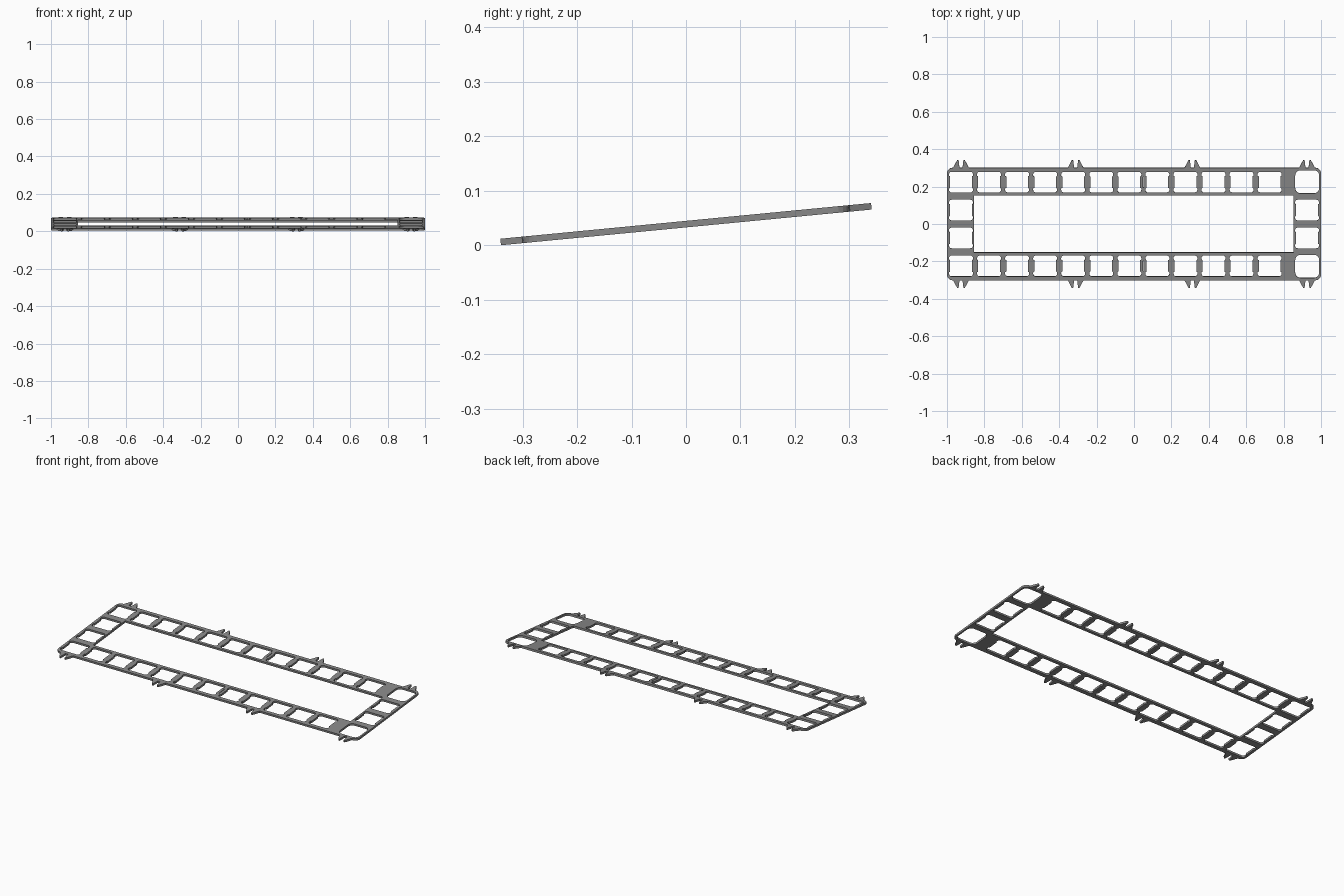
import bpy, math
from mathutils import Matrix

if "Cube" in bpy.data.objects:
    bpy.data.objects.remove(bpy.data.objects["Cube"])

THICK = 0.012
TILT = math.radians(5.5)
PITCH = 0.15

grey = bpy.data.materials.new("grey")
grey.diffuse_color = (0.25, 0.25, 0.25, 1)
grey.use_nodes = True
grey.node_tree.nodes["Principled BSDF"].inputs["Base Color"].default_value = grey.diffuse_color


def arc(cx, cy, r, start, steps=5):
    """Quarter circle, clockwise from the start angle in degrees."""
    return [(cx + r * math.cos(math.radians(start - 90 * i / steps)),
             cy + r * math.sin(math.radians(start - 90 * i / steps)))
            for i in range(steps + 1)]


def prongs(x):
    """Pair of tapered clip prongs on the long edge, left to right."""
    half = [(0.042, 0.302), (0.021, 0.342), (0.013, 0.342), (0.008, 0.302)]
    return [(x - dx, y) for dx, y in half] + [(x + dx, y) for dx, y in half[::-1]]


def outline():
    """Rounded outer edge with the prongs, built as two turned halves."""
    pts = arc(-0.97, 0.272, 0.03, 180)
    for x in (-0.925, -0.312, 0.312, 0.925):
        pts += prongs(x)
    pts += arc(0.97, 0.272, 0.03, 90)
    return pts + [(-x, -y) for x, y in pts]


def socket(cx, cy):
    """Square hole whose sides step inward at the middle."""
    side, neck, h, r, m = 0.064, 0.058, 0.056, 0.014, 0.03
    half = [(-side, m + 0.004), (-side, h - r)]
    half = [(-neck, m)] + half[:1] + arc(-side + r, h - r, r, 180)
    half += [(-x, y) for x, y in half[::-1]]
    return [(cx + x, cy + y) for x, y in half] + [(cx - x, cy - y) for x, y in half]


def round_hole(cx, cy, w, h, r):
    """Plain hole with rounded corners."""
    half = arc(-w + r, h - r, r, 180) + arc(w - r, h - r, r, 90)
    return [(cx + x, cy + y) for x, y in half] + [(cx - x, cy - y) for x, y in half]


def rect(x0, x1, y0, y1):
    return [(x0, y0), (x0, y1), (x1, y1), (x1, y0)]


# Plate outline and its openings
loops = [outline(), rect(-0.855, 0.853, -0.152, 0.154)]
for sy in (-1, 1):
    for k in range(12):                                  # long rows
        loops.append(socket(-0.925 + PITCH * k, sy * 0.225))
    for sx in (-1, 1):                                   # end columns
        loops.append(socket(sx * 0.925, sy * 0.075))
    # larger corner holes
    loops.append(round_hole(0.926, sy * 0.227, 0.064, 0.062, 0.028))
    # joint slit in the middle bar
    loops.append(rect(0.0485, 0.0515, sy * 0.225 - 0.028, sy * 0.225 + 0.028))

curve = bpy.data.curves.new("plate_profile", 'CURVE')
curve.dimensions = '2D'
curve.fill_mode = 'BOTH'
curve.extrude = THICK / 2
for pts in loops:
    s = curve.splines.new('POLY')
    s.points.add(len(pts) - 1)
    for p, (x, y) in zip(s.points, pts):
        p.co = (x, y, 0, 1)
    s.use_cyclic_u = True

# Turn the profile into a mesh plate, tilt it and rest it on the ground
helper = bpy.data.objects.new("plate_helper", curve)
bpy.context.collection.objects.link(helper)
bpy.context.view_layer.update()
mesh = bpy.data.meshes.new_from_object(
    helper.evaluated_get(bpy.context.evaluated_depsgraph_get()))
bpy.data.objects.remove(helper)
mesh.transform(Matrix.Rotation(TILT, 4, 'X'))
low = min(v.co.z for v in mesh.vertices)
mesh.transform(Matrix.Translation((0, 0, -low)))
mesh.materials.clear()
mesh.materials.append(grey)
for poly in mesh.polygons:
    poly.use_smooth = False
    poly.material_index = 0
plate = bpy.data.objects.new("frame_plate", mesh)
bpy.context.collection.objects.link(plate)
